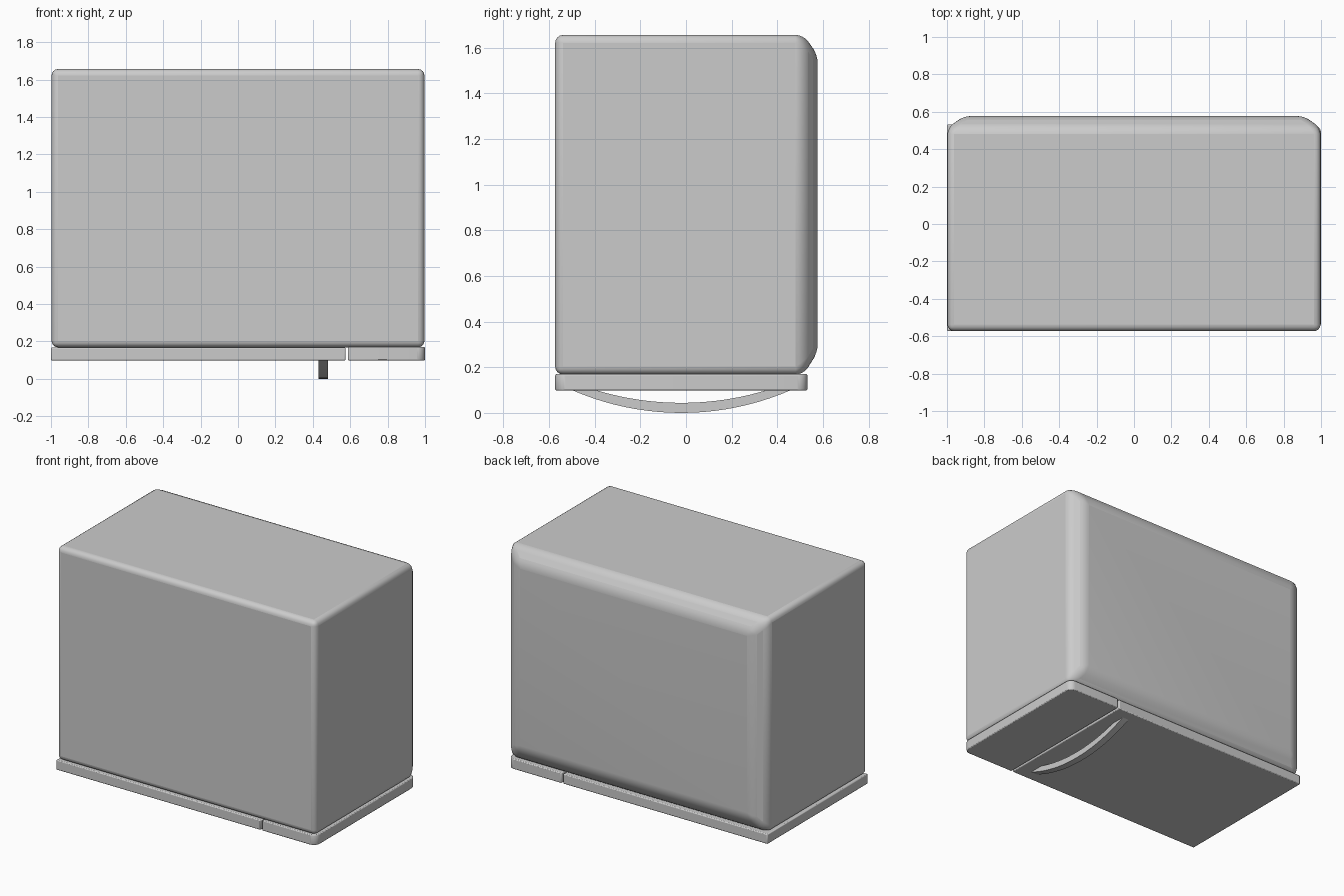
import bpy, bmesh, math
from mathutils import Vector

if "Cube" in bpy.data.objects:
    bpy.data.objects.remove(bpy.data.objects["Cube"])


def make_object(name, bm, bevel=0.0, segments=3):
    bmesh.ops.recalc_face_normals(bm, faces=bm.faces[:])
    mesh = bpy.data.meshes.new(name)
    bm.to_mesh(mesh)
    bm.free()
    obj = bpy.data.objects.new(name, mesh)
    bpy.context.collection.objects.link(obj)
    if bevel:
        mod = obj.modifiers.new("round_edges", 'BEVEL')
        mod.width = bevel
        mod.segments = segments
        mod.limit_method = 'ANGLE'
        mod.angle_limit = math.radians(15)
    bpy.ops.object.select_all(action='DESELECT')
    obj.select_set(True)
    bpy.context.view_layer.objects.active = obj
    bpy.ops.object.shade_smooth_by_angle(angle=math.radians(35))
    return obj


def box(x, y, z):
    bm = bmesh.new()
    bmesh.ops.create_cube(bm, size=1)
    for v in bm.verts:
        v.co = Vector([lo + (c + 0.5) * (hi - lo) for c, (lo, hi) in zip(v.co, (x, y, z))])
    return bm


Y = (-0.573, 0.532)

# Casing: rounded box whose back face is pushed out with sloping borders
bm = box((-0.997, 0.997), (Y[0], 0.515), (0.168, 1.656))
bm.faces.ensure_lookup_table()
back = max(bm.faces, key=lambda f: f.calc_center_median().y)
bmesh.ops.inset_region(bm, faces=[back], thickness=0.125)
for v in back.verts:
    v.co.y = 0.577
    # the slope is a little deeper at the door end
    if v.co.z < 0.5:
        v.co.z += 0.01
make_object("casing", bm, 0.035, 4)

# Door slab
bm = box((-1.0, 0.575), Y, (0.098, 0.167))
make_object("door", bm, 0.006, 2)

# Control panel with rounded outer corners
bm = box((0.587, 1.0), Y, (0.098, 0.17))
corners = [e for e in bm.edges if all(v.co.x > 0.9 for v in e.verts)
           and abs(e.verts[0].co.z - e.verts[1].co.z) > 0.01]
bmesh.ops.bevel(bm, geom=corners, offset=0.045, segments=5, profile=0.5, affect='EDGES')
make_object("control_panel", bm, 0.006, 2)


# Curved handle: crescent between two arcs, extruded across x
def arc(half, depth, top, n=20):
    radius = (half * half + depth * depth) / (2 * depth)
    a = math.asin(half / radius)
    centre = top - depth + radius
    return [(-0.02 + radius * math.sin(t), centre - radius * math.cos(t))
            for t in [-a + 2 * a * i / n for i in range(n + 1)]]


bm = bmesh.new()
outer, inner = arc(0.48, 0.1, 0.1), arc(0.375, 0.056, 0.1)
rows = [[bm.verts.new((0.43, y, z)) for y, z in pts] for pts in (outer, inner)]
faces = [bm.faces.new((rows[0][i], rows[0][i + 1], rows[1][i + 1], rows[1][i])) for i in range(20)]
extruded = bmesh.ops.extrude_face_region(bm, geom=faces)
moved = [g for g in extruded['geom'] if isinstance(g, bmesh.types.BMVert)]
bmesh.ops.translate(bm, verts=moved, vec=(0.05, 0, 0))
make_object("handle", bm)
